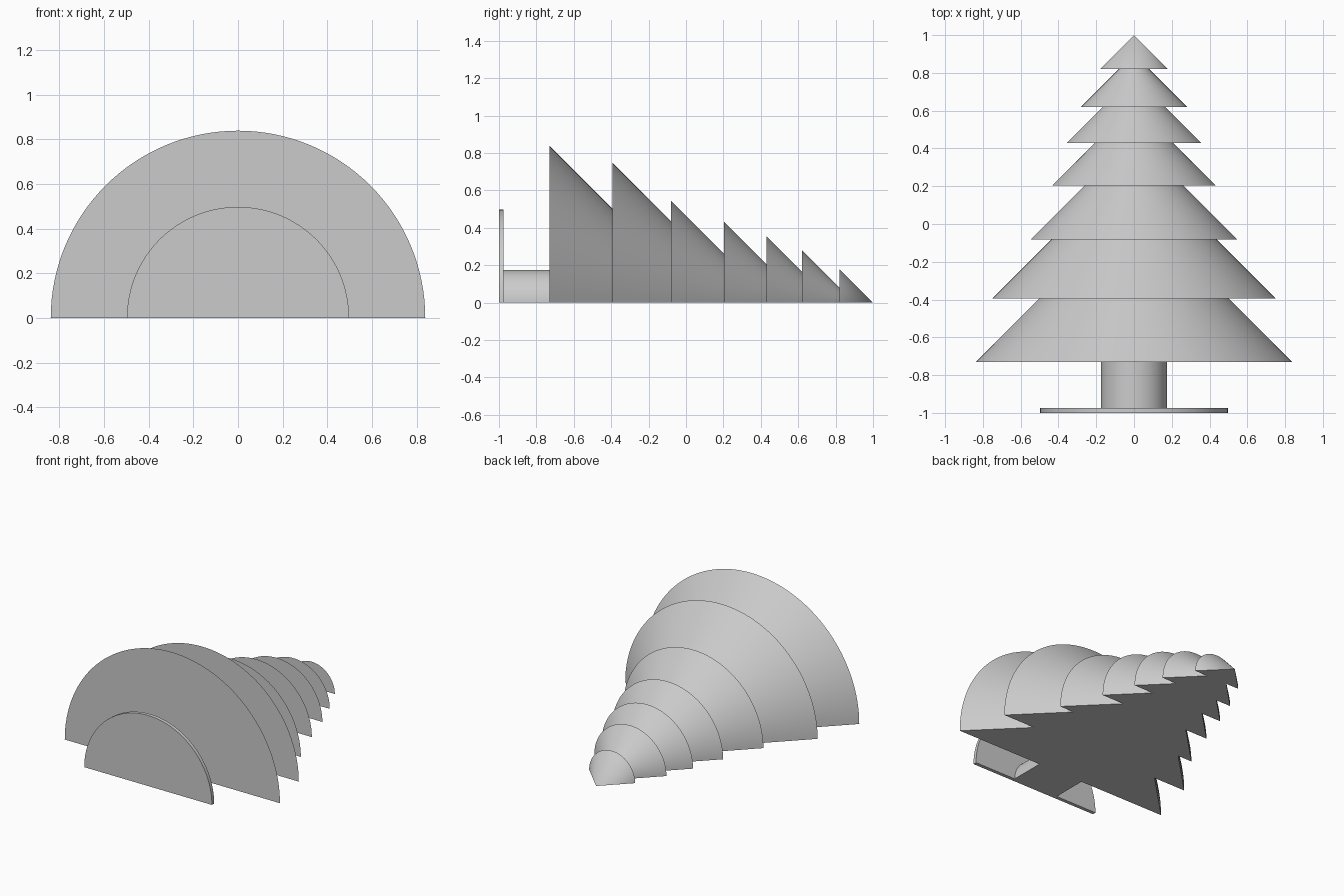
import bpy, bmesh, math

if "Cube" in bpy.data.objects:
    bpy.data.objects.remove(bpy.data.objects["Cube"])

SEGMENTS = 64

grey = bpy.data.materials.new("plain_grey")
grey.diffuse_color = (0.6, 0.6, 0.6, 1)
grey.use_nodes = True
grey.node_tree.nodes["Principled BSDF"].inputs["Base Color"].default_value = grey.diffuse_color


def half_lathe(name, profile):
    """Sweep (radius, y) points half a turn around the y axis, flat side on z = 0."""
    bm = bmesh.new()
    rings = []
    for r, y in profile:
        if r == 0:
            rings.append([bm.verts.new((0, y, 0))] * (SEGMENTS + 1))
        else:
            angles = [math.pi * i / SEGMENTS for i in range(SEGMENTS + 1)]
            rings.append([bm.verts.new((r * math.cos(a), y, r * abs(math.sin(a))))
                          for a in angles])
    for a, b in zip(rings, rings[1:]):
        for i in range(SEGMENTS):
            corners = dict.fromkeys((a[i], a[i + 1], b[i + 1], b[i]))
            bm.faces.new(list(corners))
    # flat underside following the outline
    outline = [r[0] for r in rings] + [r[-1] for r in reversed(rings)]
    bm.faces.new(list(dict.fromkeys(outline)))
    bmesh.ops.recalc_face_normals(bm, faces=bm.faces[:])

    mesh = bpy.data.meshes.new(name)
    bm.to_mesh(mesh)
    bm.free()
    mesh.materials.append(grey)
    obj = bpy.data.objects.new(name, mesh)
    bpy.context.collection.objects.link(obj)
    bpy.ops.object.select_all(action='DESELECT')
    obj.select_set(True)
    bpy.context.view_layer.objects.active = obj
    bpy.ops.object.shade_smooth_by_angle(angle=math.radians(30))
    return obj


# Foliage: stacked 45 degree cone tiers, given as (start y, rim radius)
tiers = [(-0.73, 0.838), (-0.394, 0.749), (-0.081, 0.546), (0.204, 0.432),
         (0.43, 0.356), (0.619, 0.281), (0.821, 0.179)]
profile = [(0, tiers[0][0])]
for i, (y, r) in enumerate(tiers):
    profile.append((r, y))
    if i + 1 < len(tiers):
        next_y = tiers[i + 1][0]
        profile.append((r - (next_y - y), next_y))
profile.append((0, 1.0))
half_lathe("foliage", profile)

# Trunk: ends are open where they meet the foliage and the base
half_lathe("trunk", [(0.175, -0.975), (0.175, -0.73)])

# Base: thin half disc
half_lathe("base_plate", [(0, -1.0), (0.497, -1.0), (0.497, -0.975), (0, -0.975)])
